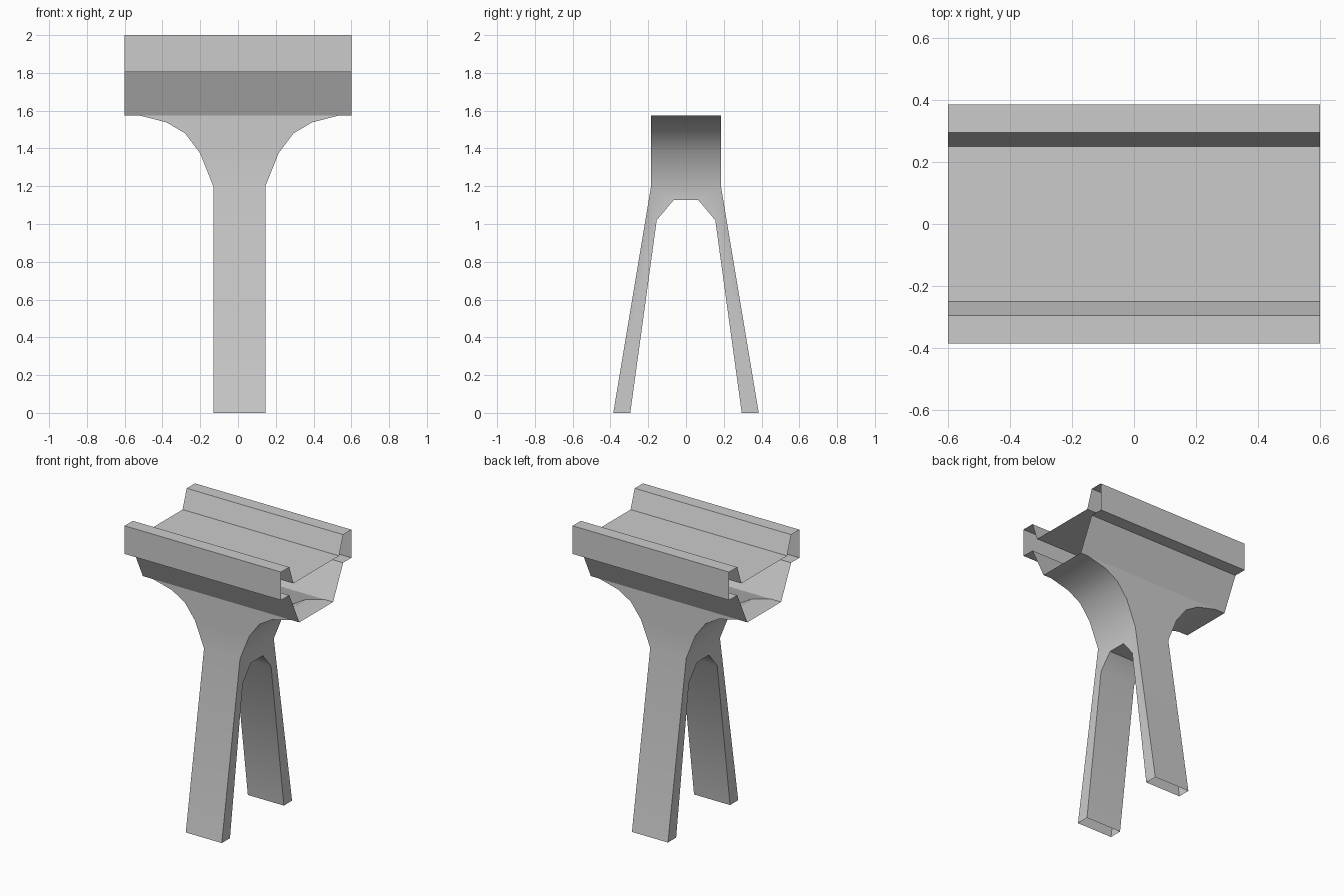
import bpy, bmesh

if "Cube" in bpy.data.objects:
    bpy.data.objects.remove(bpy.data.objects["Cube"])


def finish(name, bm):
    """Weld, orient outward, smooth by angle."""
    bmesh.ops.remove_doubles(bm, verts=bm.verts, dist=0.0005)
    bmesh.ops.recalc_face_normals(bm, faces=bm.faces)
    bm.normal_update()
    outer = max(bm.faces, key=lambda f: abs(f.calc_center_median().y))
    if outer.normal.y * outer.calc_center_median().y < 0:
        bmesh.ops.reverse_faces(bm, faces=bm.faces)
    mesh = bpy.data.meshes.new(name)
    bm.to_mesh(mesh)
    bm.free()
    ob = bpy.data.objects.new(name, mesh)
    bpy.context.collection.objects.link(ob)
    bpy.ops.object.select_all(action='DESELECT')
    ob.select_set(True)
    bpy.context.view_layer.objects.active = ob
    bpy.ops.object.shade_smooth_by_angle(angle=0.61)


def face(bm, pts):
    bm.faces.new([bm.verts.new(p) for p in pts])


def strip(bm, a, b):
    """Quads between two matching rows of points."""
    for i in range(len(a) - 1):
        face(bm, [a[i], a[i + 1], b[i + 1], b[i]])


def mirrored(half):
    return half + [(-y, z) for y, z in reversed(half)]


# Deck: open-ended sheet trough, profile in (y, z)
profile = mirrored([(0.185, 1.575), (0.295, 1.805), (0.385, 1.805),
                    (0.385, 2.0), (0.295, 2.0), (0.25, 1.87)])
bm = bmesh.new()
strip(bm, [(-0.6, y, z) for y, z in profile], [(0.6, y, z) for y, z in profile])
finish("deck_trough", bm)

# Pier: hollow flared column on two splayed legs
CX, LEG, TOP_Y = 0.007, 0.138, 0.185
flare = [(LEG, 1.2), (0.208, 1.375), (0.287, 1.48), (0.385, 1.538), (0.53, 1.575)]
arch = mirrored([(0.295, 0), (0.155, 1.02), (0.065, 1.127)])
bm = bmesh.new()
for s in (-1, 1):
    # front and back panels
    rows = [(LEG, 0.385, 0)] + [(x, TOP_Y, z) for x, z in flare]
    strip(bm, [(CX - x, s * y, z) for x, y, z in rows],
          [(CX + x, s * y, z) for x, y, z in rows])
    # curved underside running out to the deck end
    under = [(CX + s * x, z) for x, z in flare] + [(s * 0.6, 1.575)]
    strip(bm, [(x, -TOP_Y, z) for x, z in under], [(x, TOP_Y, z) for x, z in under])
    # leg side faces around the opening
    outer = [(0.385, 0), (TOP_Y, 1.2), (TOP_Y, 1.2)]
    for m in (-1, 1):
        half = [(0.385, 0), (TOP_Y, 1.2), (0.155, 1.02), (0.295, 0)]
        face(bm, [(CX + s * LEG, m * y, z) for y, z in half])
    crown = [(TOP_Y, 1.2), (0.155, 1.02), (0.065, 1.127)]
    face(bm, [(CX + s * LEG, y, z) for y, z in mirrored(crown)])
# inner arch between the legs
strip(bm, [(CX - LEG, y, z) for y, z in arch], [(CX + LEG, y, z) for y, z in arch])
finish("pier_with_legs", bm)
